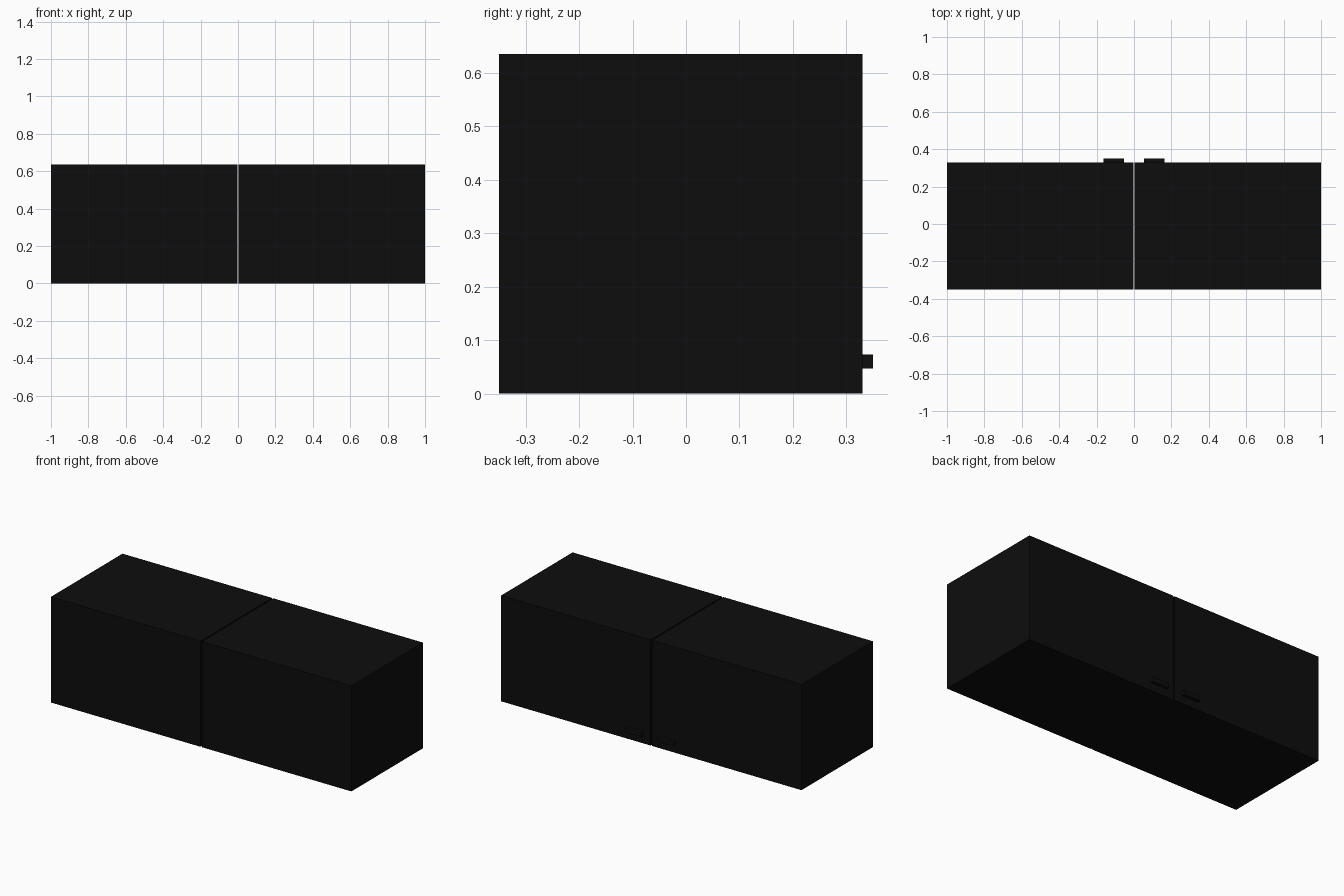
import bpy

if "Cube" in bpy.data.objects:
    bpy.data.objects.remove(bpy.data.objects["Cube"])

GAP = 0.008                    # slit between the two cabinets
HEIGHT = 0.636
FRONT, BACK = -0.35, 0.33


def material(name, value):
    m = bpy.data.materials.new(name)
    m.diffuse_color = (value, value, value, 1)
    m.use_nodes = True
    m.node_tree.nodes["Principled BSDF"].inputs["Base Color"].default_value = m.diffuse_color
    return m


black = material("matte black", 0.004)


def box(name, lo, hi, mat):
    bpy.ops.mesh.primitive_cube_add(size=1)
    ob = bpy.context.object
    ob.name = name
    ob.location = [(a + b) / 2 for a, b in zip(lo, hi)]
    ob.scale = [b - a for a, b in zip(lo, hi)]
    bpy.ops.object.transform_apply(location=True, scale=True)
    ob.data.materials.append(mat)
    return ob


def mirrored(name, x0, x1, y0, y1, z0, z1, mat):
    box("right_" + name, (x0, y0, z0), (x1, y1, z1), mat)
    box("left_" + name, (-x1, y0, z0), (-x0, y1, z1), mat)


# two closed cabinet bodies, side by side
mirrored("cabinet", GAP / 2, 1.0, FRONT, BACK, 0, HEIGHT, black)
# low bar handles beside the slit
mirrored("handle", 0.053, 0.163, BACK, 0.35, 0.047, 0.073, black)
